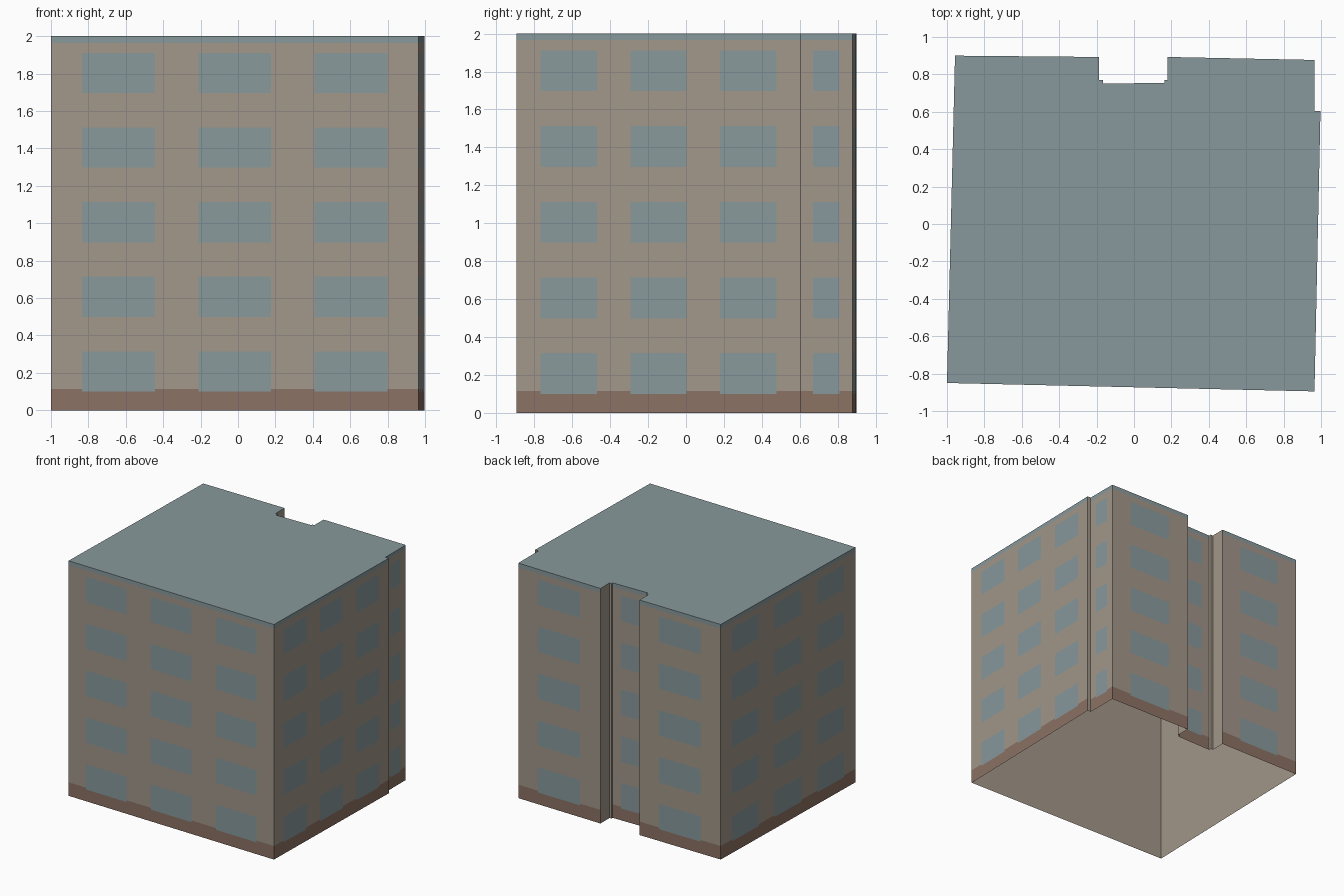
import bpy, bmesh
from mathutils import Vector

cube = bpy.data.objects.get("Cube")
if cube:
    bpy.data.objects.remove(cube)


def material(name, rgb):
    # sRGB 0-255 to linear
    col = [((c / 255 + 0.055) / 1.055) ** 2.4 for c in rgb] + [1]
    m = bpy.data.materials.new(name)
    m.use_nodes = True
    m.diffuse_color = col
    m.node_tree.nodes["Principled BSDF"].inputs["Base Color"].default_value = col
    return m


brown = material("brown base", (140, 114, 100))
blue = material("grey blue", (136, 153, 156))
beige = material("beige wall", (162, 151, 138))
BASE, GLASS, WALL = range(3)


def add_object(name, bm, mats):
    mesh = bpy.data.meshes.new(name)
    bm.to_mesh(mesh)
    bm.free()
    for m in mats:
        mesh.materials.append(m)
    ob = bpy.data.objects.new(name, mesh)
    bpy.context.collection.objects.link(ob)
    return ob


# Footprint, anticlockwise from the front right corner
outline = [(-1, -0.85), (0.965, -0.895), (0.997, 0.605), (0.965, 0.605),
           (0.965, 0.877), (0.18, 0.893), (0.18, 0.77), (0.162, 0.77),
           (0.162, 0.755), (-0.165, 0.75), (-0.165, 0.77), (-0.187, 0.77),
           (-0.187, 0.893), (-0.957, 0.9)]
HEIGHT, BASE_TOP, BAND = 2.0, 0.115, 1.965

# Window rows: sill and head on each of five storeys
rows = [(0.1 + 0.399 * i, 0.315 + 0.399 * i) for i in range(5)]
levels = sorted([0, BASE_TOP, BAND, HEIGHT] + [z for r in rows for z in r])


def bays(length):
    """Window spans along a wall, as fractions of its length."""
    if length < 0.2:
        return []
    if length < 1:
        return [(0.24, 0.75)]
    return [(c - 0.099, c + 0.099) for c in (0.184, 0.5, 0.816)]


def within(v, spans):
    return any(a < v < b for a, b in spans)


# Walls: each side is a grid of faces coloured by position
bm = bmesh.new()
for p, q in zip(outline, outline[1:] + outline[:1]):
    p, q = Vector(p), Vector(q)
    length = (q - p).length
    spans = bays(length)
    cuts = [0] + [u for s in spans for u in s] + [1]
    for u0, u1 in zip(cuts, cuts[1:]):
        a, b = p.lerp(q, u0), p.lerp(q, u1)
        for z0, z1 in zip(levels, levels[1:]):
            ring = [(*a, z0), (*b, z0), (*b, z1), (*a, z1)]
            face = bm.faces.new([bm.verts.new(c) for c in ring])
            mid = (z0 + z1) / 2
            face.material_index = WALL
            if spans:
                if mid > BAND or within((u0 + u1) / 2, spans) and within(mid, rows):
                    face.material_index = GLASS
                elif mid < BASE_TOP:
                    face.material_index = BASE
bmesh.ops.remove_doubles(bm, verts=bm.verts, dist=0.0005)
walls = add_object("walls", bm, [brown, blue, beige])

# Plain inner lining: the offset clamps to the last material
lining = walls.modifiers.new("lining", "SOLIDIFY")
lining.thickness = 0.003
lining.offset = -1
lining.use_rim = False
lining.material_offset = 2

# Flat roof
bm = bmesh.new()
bm.faces.new([bm.verts.new((x, y, HEIGHT)) for x, y in outline])
add_object("roof", bm, [blue])
